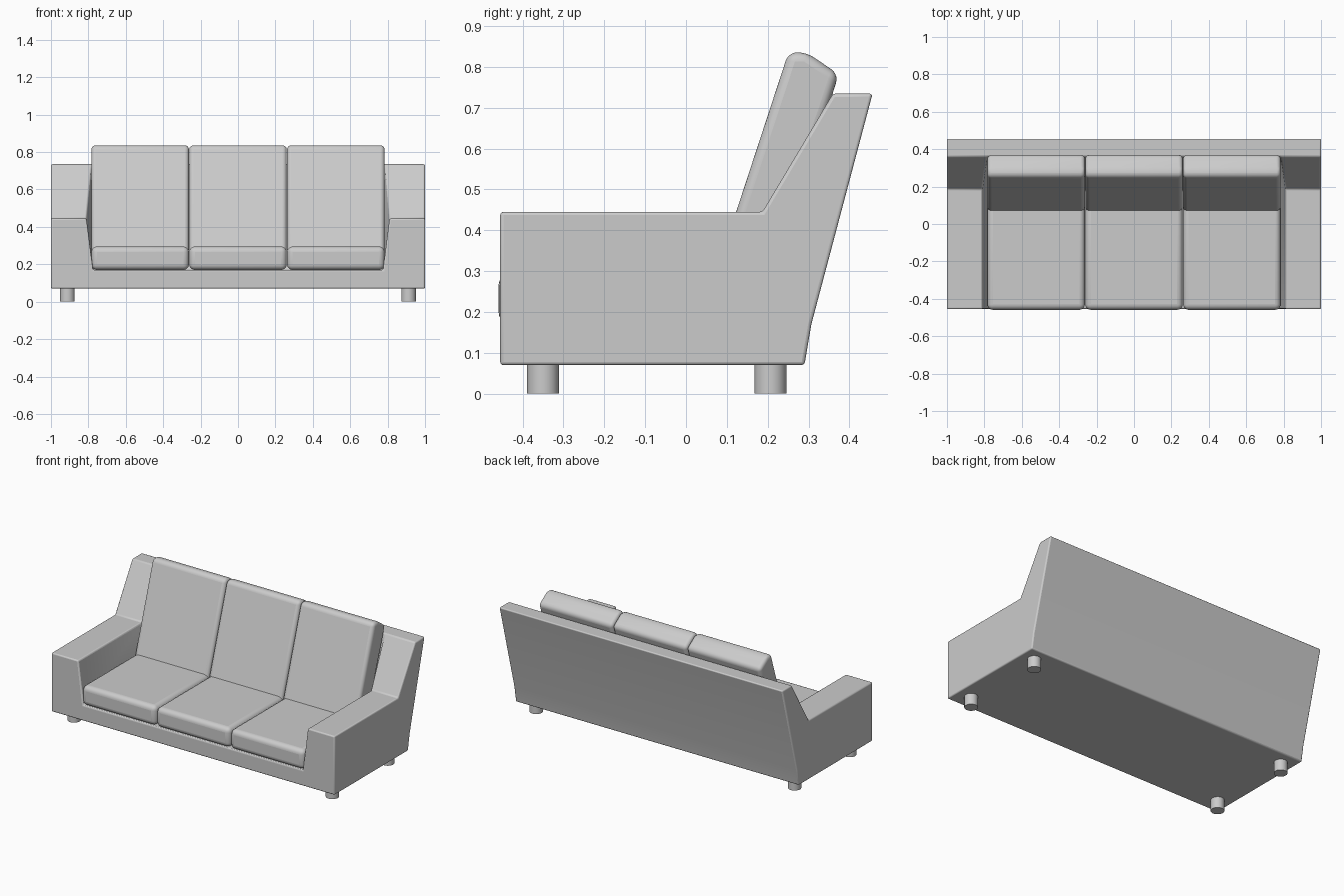
import bpy, bmesh, math

if "Cube" in bpy.data.objects:
    bpy.data.objects.remove(bpy.data.objects["Cube"])


def finish(name, bm, width, segments):
    bmesh.ops.recalc_face_normals(bm, faces=bm.faces[:])
    me = bpy.data.meshes.new(name)
    bm.to_mesh(me)
    bm.free()
    ob = bpy.data.objects.new(name, me)
    bpy.context.collection.objects.link(ob)
    bev = ob.modifiers.new("rounding", 'BEVEL')
    bev.width, bev.segments = width, segments
    bev.limit_method, bev.angle_limit = 'ANGLE', math.radians(25)
    bpy.ops.object.select_all(action='DESELECT')
    bpy.context.view_layer.objects.active = ob
    ob.select_set(True)
    bpy.ops.object.shade_smooth_by_angle(angle=math.radians(35))
    return ob


def prism(name, profile, x0, x1, width, segments):
    """Extrude a (y, z) profile along x."""
    bm = bmesh.new()
    a = [bm.verts.new((x0, y, z)) for y, z in profile]
    b = [bm.verts.new((x1, y, z)) for y, z in profile]
    bm.faces.new(a)
    bm.faces.new(b)
    n = len(a)
    for i in range(n):
        j = (i + 1) % n
        bm.faces.new((a[i], a[j], b[j], b[i]))
    return finish(name, bm, width, segments)


# Frame: outer side profile plus the inner well (tapered arm walls)
outer = [(-.455, .07), (.29, .07), (.307, .17), (.457, .735),
         (.36, .735), (.187, .445), (-.455, .445)]
inner = [(.775, -.455, .17), (.775, .18, .17), (.785, .36, .735),
         (.81, .187, .445), (.81, -.455, .445)]
bm = bmesh.new()
sides = []
for s in (-1, 1):
    o = [bm.verts.new((s, y, z)) for y, z in outer]
    w = [bm.verts.new((s * x, y, z)) for x, y, z in inner]
    sides.append((o, w))
    bm.faces.new(o)                            # outer side
    bm.faces.new((o[4], w[2], w[3], o[5]))     # sloped arm top
    bm.faces.new((o[5], w[3], w[4], o[6]))     # flat arm top
    bm.faces.new((w[0], w[1], w[3], w[4]))     # inner arm wall
    bm.faces.new((w[1], w[2], w[3]))
(ol, wl), (orr, wr) = sides
for i in range(3):                             # underside and back
    bm.faces.new((ol[i], ol[i + 1], orr[i + 1], orr[i]))
for i in range(2):                             # seat deck and inner back
    bm.faces.new((wl[i], wl[i + 1], wr[i + 1], wr[i]))
bm.faces.new((orr[3], orr[4], wr[2], wl[2], ol[4], ol[3]))
bm.faces.new((orr[0], orr[6], wr[4], wr[0], wl[0], wl[4], ol[6], ol[0]))
finish("sofa_frame", bm, .008, 3)

# Seat and back cushions
seat = [(-.459, .17), (.19, .17), (.19, .295), (-.459, .295)]
back = [(.062, .26), (.251, .836), (.295, .836), (.374, .782),
        (.345, .69), (.19, .26)]
w = .523
for i, tag in enumerate(("left", "middle", "right")):
    x0 = (i - 1.5) * w
    prism("seat_cushion_" + tag, seat, x0 + .001, x0 + w - .001, .03, 5)
    prism("back_cushion_" + tag, back, x0 + .001, x0 + w - .001, .03, 5)

# Feet
for x in (-.912, .912):
    for y, tag in ((-.35, "front"), (.207, "rear")):
        bpy.ops.mesh.primitive_cylinder_add(vertices=32, radius=.039, depth=.08,
                                            location=(x, y, .04))
        bpy.context.object.name = tag + "_foot"
        bpy.ops.object.shade_smooth_by_angle(angle=math.radians(35))
